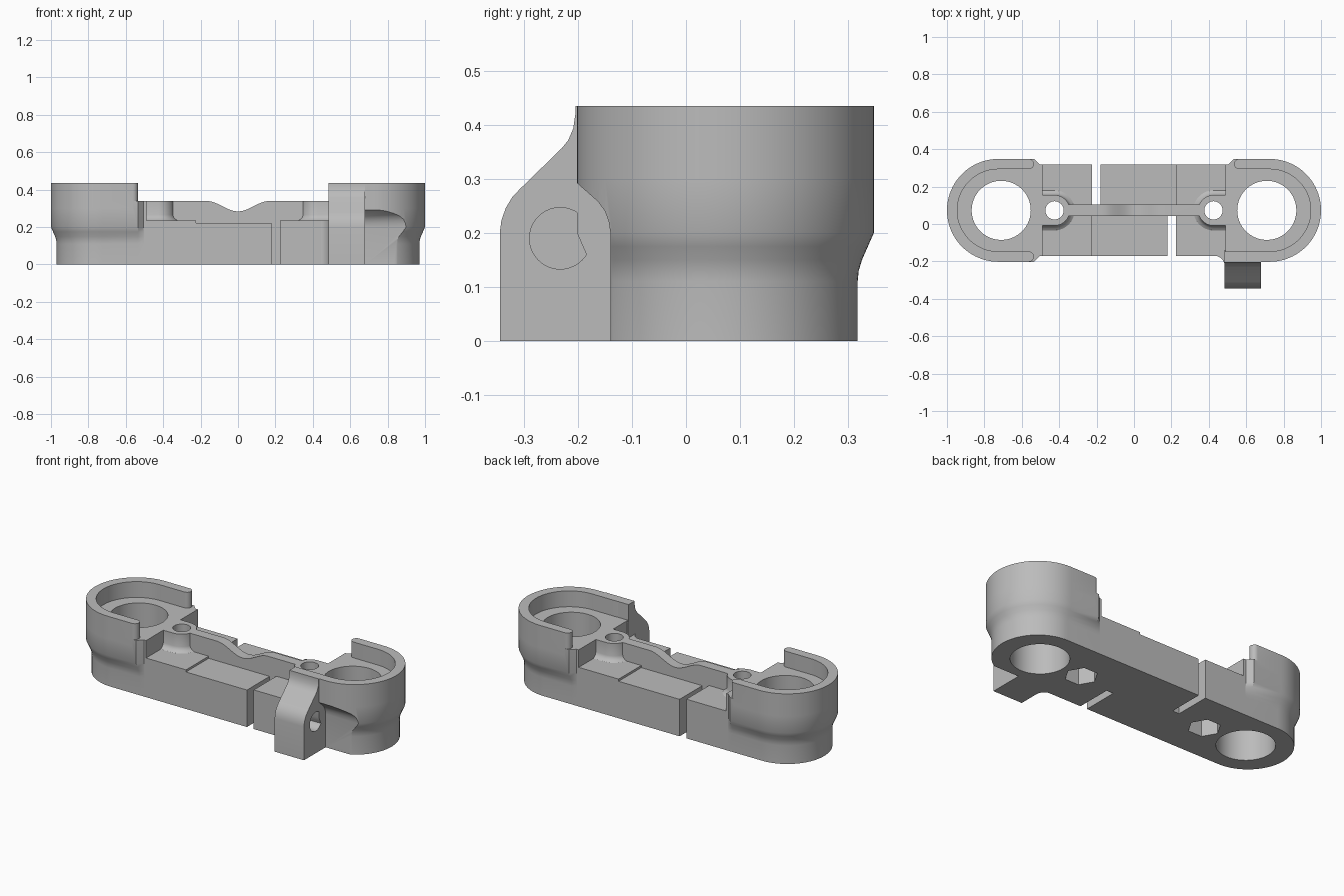
import bpy, bmesh, math

if "Cube" in bpy.data.objects:
    bpy.data.objects.remove(bpy.data.objects["Cube"])

grey = bpy.data.materials.new("plain_grey")
grey.use_nodes = True
grey.diffuse_color = (0.5, 0.5, 0.5, 1)
grey.node_tree.nodes["Principled BSDF"].inputs["Base Color"].default_value = (0.5, 0.5, 0.5, 1)

MID_Y = 0.073     # centre line of the bracket
CUP_X = 0.725     # centre of each end cup
HOLE_X = 0.71
BOSS_X = 0.425


def arc(cx, cy, r, a0, a1, n=24):
    angles = [math.radians(a0 + (a1 - a0) * i / n) for i in range(n + 1)]
    return [(cx + r * math.cos(a), cy + r * math.sin(a)) for a in angles]


def circle(cx, cy, r, n=48):
    return arc(cx, cy, r, 0, 360, n)[:-1]


def rect(x0, x1, y0, y1):
    return [(x0, y0), (x1, y0), (x1, y1), (x0, y1)]


def loft(name, rings):
    """Skin a stack of equal-sized rings and cap both ends."""
    bm = bmesh.new()
    rows = [[bm.verts.new(p) for p in ring] for ring in rings]
    n = len(rows[0])
    for low, high in zip(rows, rows[1:]):
        for i in range(n):
            j = (i + 1) % n
            bm.faces.new((low[i], low[j], high[j], high[i]))
    bm.faces.new(rows[0][::-1])
    bm.faces.new(rows[-1])
    bmesh.ops.recalc_face_normals(bm, faces=bm.faces)
    mesh = bpy.data.meshes.new(name)
    bm.to_mesh(mesh)
    bm.free()
    mesh.materials.append(grey)
    obj = bpy.data.objects.new(name, mesh)
    bpy.context.collection.objects.link(obj)
    return obj


def upright(name, outlines, heights, side=1):
    """Stack outlines in z; side -1 turns them half a turn about the centre."""
    return loft(name, [[(side * u, MID_Y + side * v, z) for u, v in o]
                       for o, z in zip(outlines, heights)])


def prism(name, outline, z0, z1, side=1):
    return upright(name, [outline, outline], [z0, z1], side)


def prism_x(name, outline, x0, x1):
    return loft(name, [[(x, y, z) for y, z in outline] for x in (x0, x1)])


def activate(obj):
    bpy.ops.object.select_all(action='DESELECT')
    obj.select_set(True)
    bpy.context.view_layer.objects.active = obj


def combine(target, tool, operation):
    mod = target.modifiers.new("join", 'BOOLEAN')
    mod.operation, mod.solver, mod.object = operation, 'EXACT', tool
    activate(target)
    bpy.ops.object.modifier_apply(modifier=mod.name)
    bpy.data.objects.remove(tool)


def cup_outline(r):
    return (arc(CUP_X, 0, r, -90, 90, 40) +
            [(0.535, r), (0.505, 0.245), (0.49, 0.245),
             (0.49, -0.245), (0.505, -0.245), (0.535, -r)])


def boss_outline(r):
    return [(0.51, -r)] + arc(BOSS_X, 0, r, 270, 90) + [(0.51, r)]


# Central bar, with a slightly lower middle
body = prism("bracket_body", rect(-0.5, 0.5, -0.245, 0.245), 0, 0.235)
for side in (1, -1):
    combine(body, prism("step", rect(-0.225, 0.225, 0.028, 0.3), 0.222, 0.3, side), 'DIFFERENCE')

# Thin centre ridge with a dip
top = [(-0.4, 0.34)]
for i in range(25):
    x = -0.17 + 0.34 * i / 24
    top.append((x, 0.34 - 0.028 * (1 + math.cos(math.pi * x / 0.17))))
ridge_side = top + [(0.4, 0.34), (0.4, 0.15), (-0.4, 0.15)]
ridge = loft("ridge", [[(x, y, z) for x, z in ridge_side]
                       for y in (MID_Y - 0.03, MID_Y + 0.03)])
combine(body, ridge, 'UNION')

# Flared end cups, raised rims and screw bosses
flare = [(0, 0.245), (0.11, 0.245), (0.13, 0.247), (0.15, 0.253),
         (0.175, 0.264), (0.2, 0.275), (0.34, 0.275)]
boss_steps = [(0.15, 0.107), (0.235, 0.107), (0.243, 0.095),
              (0.252, 0.087), (0.265, 0.082), (0.34, 0.082)]
rim = (arc(CUP_X, 0, 0.275, -90, 90, 40) + arc(0.5625, 0.2475, 0.0275, 90, 270, 10) +
       arc(CUP_X, 0, 0.22, 90, -90, 40) + arc(0.5625, -0.2475, 0.0275, 90, 270, 10))
for side in (1, -1):
    cup = upright("cup", [cup_outline(r) for z, r in flare], [z for z, r in flare], side)
    combine(body, cup, 'UNION')
    boss = upright("boss", [boss_outline(r) for z, r in boss_steps],
                   [z for z, r in boss_steps], side)
    combine(body, boss, 'UNION')
    combine(body, prism("rim", rim, 0.3, 0.435, side), 'UNION')

# Through holes, nut pockets and flex slots
for side in (1, -1):
    for name, outline, z0, z1 in (
            ("bore", circle(HOLE_X, 0, 0.158, 64), -0.1, 0.6),
            ("screw_hole", circle(BOSS_X, 0, 0.049, 32), -0.1, 0.6),
            ("nut_pocket", circle(BOSS_X, 0, 0.09, 6), -0.1, 0.12),
            ("slot", rect(0.18, 0.225, -0.4, -0.03), -0.1, 0.6)):
        combine(body, prism(name, outline, z0, z1, side), 'DIFFERENCE')

# Clearance cut beside the lug
cut = [(-0.6, -0.1), (-0.14, -0.1), (-0.14, 0.2), (-0.143, 0.22), (-0.15, 0.24),
       (-0.163, 0.258), (-0.205, 0.295), (-0.23, 0.315), (-0.6, 0.315)]
combine(body, prism_x("clearance", cut, 0.68, 1.2), 'DIFFERENCE')

# Side lug with a blind cross hole
lug_side = [(-0.345, 0), (-0.345, 0.2), (-0.342, 0.223), (-0.334, 0.246), (-0.322, 0.266),
            (-0.308, 0.281), (-0.23, 0.357), (-0.218, 0.372), (-0.209, 0.393),
            (-0.205, 0.42), (-0.205, 0.435), (-0.148, 0.435), (-0.148, 0.33),
            (-0.14, 0.33), (-0.14, 0)]
lug = prism_x("side_lug", lug_side, 0.485, 0.68)
combine(lug, prism_x("cross_hole", circle(-0.233, 0.19, 0.057, 40), 0.55, 0.8), 'DIFFERENCE')

# Curved web between the bar and the lug
web_edge = arc(0.43, -0.298, 0.055, 90, 0, 12)
web = prism("lug_web", web_edge + [(0.5, -0.298), (0.5, -0.235), (0.43, -0.235)], 0, 0.235)

for obj in (body, lug, web):
    activate(obj)
    bpy.ops.object.shade_smooth_by_angle(angle=math.radians(30))
